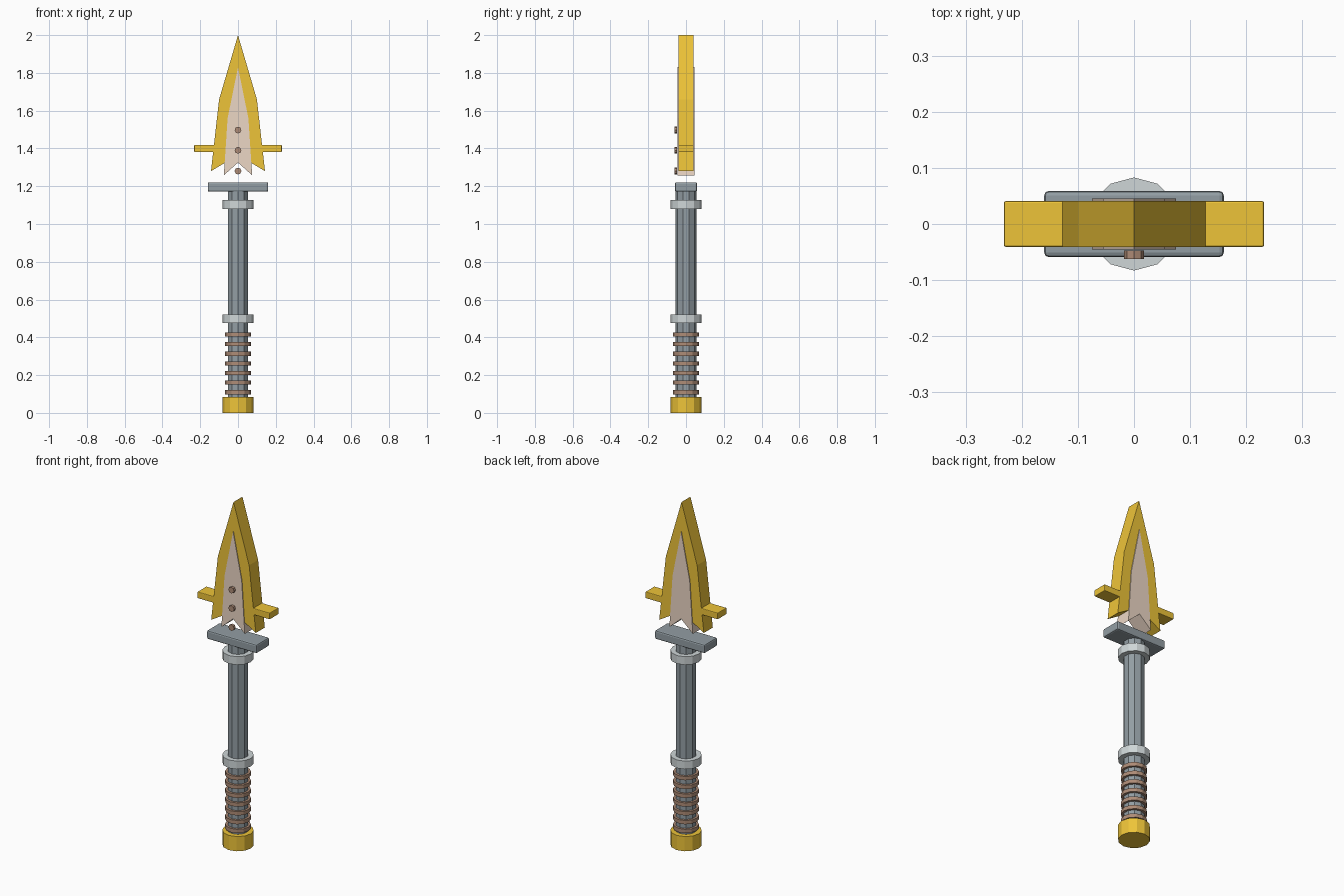
import bpy, bmesh, math

if "Cube" in bpy.data.objects:
    bpy.data.objects.remove(bpy.data.objects["Cube"])


def material(name, rgb):
    m = bpy.data.materials.new(name)
    m.diffuse_color = (*rgb, 1)
    m.use_nodes = True
    m.node_tree.nodes["Principled BSDF"].inputs["Base Color"].default_value = m.diffuse_color
    return m


GOLD = material("gold", (0.85, 0.55, 0.04))
STEEL = material("dark_steel", (0.29, 0.34, 0.37))
SILVER = material("silver", (0.62, 0.67, 0.68))
BONE = material("pale_inlay", (0.84, 0.68, 0.56))
LEATHER = material("leather", (0.42, 0.26, 0.18))


def finish(obj, name, mat, bevel=0):
    obj.name = name
    obj.data.materials.append(mat)
    if bevel:
        mod = obj.modifiers.new("bevel", 'BEVEL')
        mod.width = bevel
        mod.segments = 2
    return obj


def cylinder(name, mat, radius, z0, z1, sides=12):
    bpy.ops.mesh.primitive_cylinder_add(vertices=sides, radius=radius, depth=z1 - z0,
                                        location=(0, 0, (z0 + z1) / 2))
    return finish(bpy.context.object, name, mat)


def box(name, mat, size, z, bevel):
    bpy.ops.mesh.primitive_cube_add(size=1, location=(0, 0, z))
    obj = bpy.context.object
    for v in obj.data.vertices:
        v.co = [c * s for c, s in zip(v.co, size)]
    return finish(obj, name, mat, bevel)


def blade(name, mat, half, thickness):
    """Mirror a half outline (tip to notch) and extrude it along y."""
    outline = half + [(-x, z) for x, z in reversed(half[1:-1])]
    bm = bmesh.new()
    face = bm.faces.new([bm.verts.new((x, -thickness / 2, z)) for x, z in outline])
    new = bmesh.ops.extrude_face_region(bm, geom=[face])["geom"]
    bmesh.ops.translate(bm, vec=(0, thickness, 0),
                        verts=[g for g in new if isinstance(g, bmesh.types.BMVert)])
    bmesh.ops.recalc_face_normals(bm, faces=bm.faces)
    mesh = bpy.data.meshes.new(name)
    bm.to_mesh(mesh)
    bm.free()
    obj = bpy.data.objects.new(name, mesh)
    bpy.context.collection.objects.link(obj)
    return finish(obj, name, mat)


# Handle
cylinder("pommel", GOLD, 0.083, 0, 0.085)
cylinder("shaft", STEEL, 0.055, 0.05, 1.19, 10)
cylinder("lower_collar", SILVER, 0.083, 0.475, 0.522)
cylinder("upper_collar", SILVER, 0.083, 1.08, 1.127)

# Grip wrapping
for i in range(7):
    z = 0.109 + i * 0.051
    cylinder(f"grip_ring_{i + 1}", LEATHER, 0.068, z - 0.011, z + 0.011)

# Guard below the blade
box("guard", STEEL, (0.32, 0.118, 0.05), 1.196, 0.008)

# Floating blade with inlay and side spikes
blade("blade", GOLD, [(0, 2.0), (0.10, 1.66), (0.143, 1.28), (0, 1.365)], 0.082)
blade("blade_inlay", BONE, [(0, 1.83), (0.055, 1.56), (0.075, 1.258), (0, 1.325)], 0.09)
box("blade_crossbar", GOLD, (0.464, 0.082, 0.038), 1.40, 0.004)

# Front rivets
for i, z in enumerate((1.28, 1.39, 1.497)):
    bpy.ops.mesh.primitive_cylinder_add(vertices=8, radius=0.018, depth=0.015,
                                        location=(0, -0.0545, z),
                                        rotation=(math.pi / 2, 0, 0))
    finish(bpy.context.object, f"rivet_{i + 1}", LEATHER)
